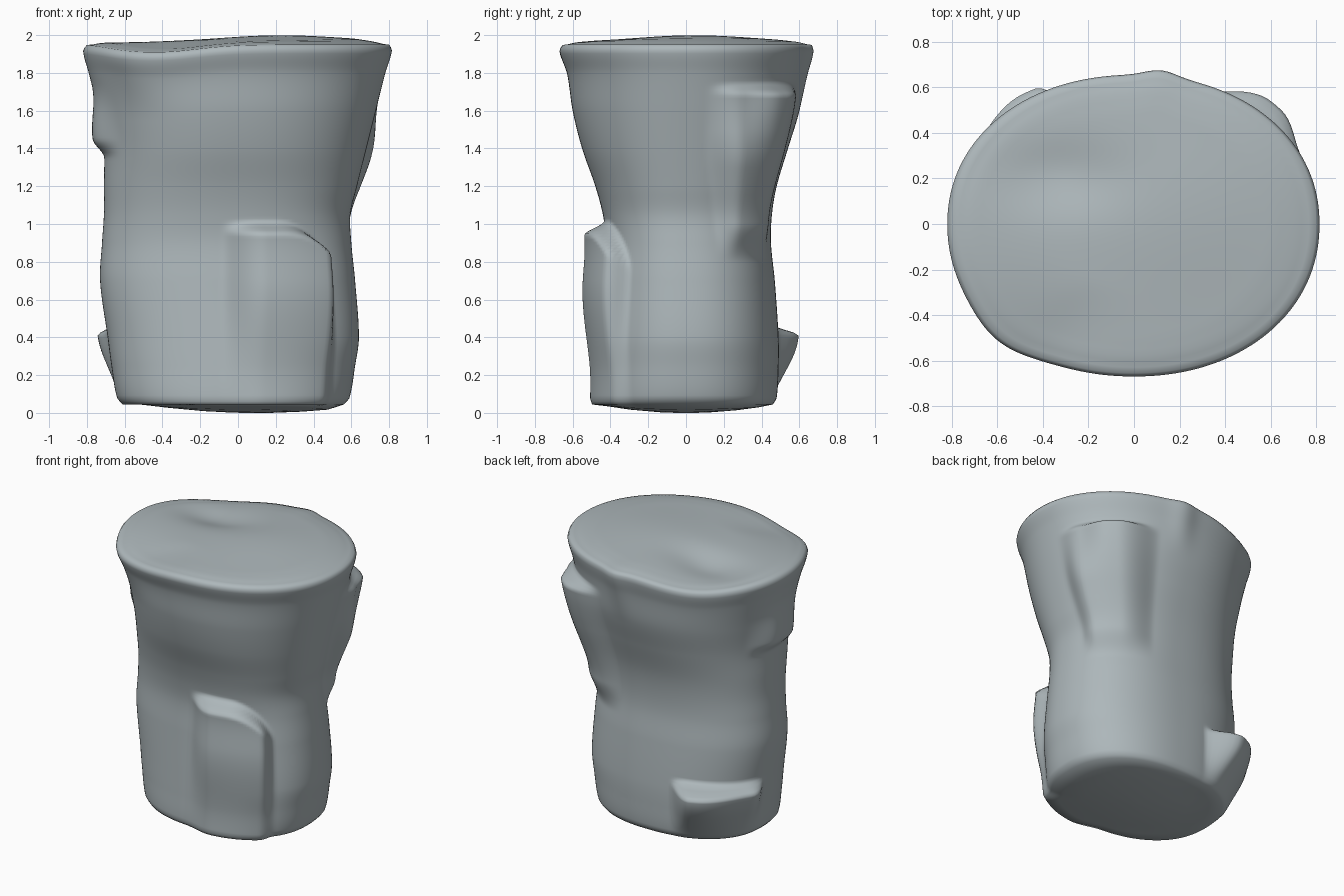
import bpy, bmesh, math

if "Cube" in bpy.data.objects:
    bpy.data.objects.remove(bpy.data.objects["Cube"])

# z, x-min, x-max, y-min, y-max of the trunk
SECTIONS = [
    (0.045, 0.61, 0.56, 0.46, 0.46),
    (0.08, 0.64, 0.59, 0.47, 0.48),
    (0.25, 0.67, 0.62, 0.46, 0.49),
    (0.40, 0.69, 0.64, 0.45, 0.49),
    (0.70, 0.73, 0.62, 0.43, 0.47),
    (0.90, 0.72, 0.60, 0.42, 0.45),
    (1.05, 0.71, 0.595, 0.44, 0.455),
    (1.20, 0.71, 0.63, 0.48, 0.48),
    (1.40, 0.71, 0.68, 0.55, 0.54),
    (1.60, 0.74, 0.73, 0.60, 0.60),
    (1.80, 0.79, 0.78, 0.63, 0.63),
    (1.92, 0.82, 0.815, 0.67, 0.655),
    (1.95, 0.80, 0.80, 0.655, 0.645),
]
SEG, ROWS = 200, 120


def smooth(a, b, v):
    t = min(1, max(0, (v - a) / (b - a)))
    return t * t * (3 - 2 * t)


def gauss(d, w):
    return math.exp(-(d / w) ** 2)


def slope(i, k):
    lo, hi = SECTIONS[max(0, i - 1)], SECTIONS[min(len(SECTIONS) - 1, i + 1)]
    return (hi[k] - lo[k]) / (hi[0] - lo[0])


def extents(z):
    """Smooth curve through the section sizes."""
    for i, (lo, hi) in enumerate(zip(SECTIONS, SECTIONS[1:])):
        if z <= hi[0]:
            h = hi[0] - lo[0]
            t = (z - lo[0]) / h
            return [lo[k] * (1 + 2 * t) * (1 - t) ** 2 + hi[k] * t * t * (3 - 2 * t)
                    + h * slope(i, k) * t * (1 - t) ** 2
                    + h * slope(i + 1, k) * t * t * (t - 1) for k in range(1, 5)]
    return SECTIONS[-1][1:]


def bumps(deg, z):
    """Raised growths on the trunk, as extra radius."""
    # front right slab with a rounded top
    top = 1.0 - 0.2 * max(0, (deg + 66) / 34) ** 2.5 if deg < -25 else 0.8
    r = (0.125 * smooth(-103, -74, deg) * (1 - smooth(-42, -30, deg))
         * (1 - smooth(top - 0.06, top + 0.02, z))
         * (0.35 + 0.65 * smooth(0.1, 0.7, z)))
    # back right slab, narrowing downwards
    low = smooth(0.85, 1.5, z)
    side = 1 - 0.5 * smooth(1.3, 1.7, z) * (1 - smooth(22, 38, deg))
    r += (0.115 * smooth(15 - 7 * low, 27 - 4 * low, deg) * side
          * (1 - smooth(42, 66, deg)) * (1 - smooth(1.68, 1.75, z))
          * smooth(0.8, 1.0, z) * (0.55 + 0.45 * low))
    # low back left shelf
    r += (0.18 * smooth(113, 126, deg) * (1 - 0.4 * smooth(130, 158, deg))
          * (1 - smooth(160, 174, deg)) * smooth(0.0, 0.42, z)
          * (1 - smooth(0.41, 0.47, z)))
    # small left lump
    left = deg % 360
    r += (0.055 * smooth(158, 176, left) * (1 - smooth(188, 207, left))
          * smooth(1.35, 1.45, z) * (1 - smooth(1.45, 1.75, z)))
    # corners in the upper rim
    rim = smooth(1.55, 1.9, z)
    return r + rim * (0.025 * gauss(deg - 80, 8) + 0.03 * gauss(left - 221, 14))


def outline(i, z):
    a = 2 * math.pi * i / SEG - math.pi
    c, s = math.cos(a), math.sin(a)
    x0, x1, y0, y1 = extents(z)
    n = 2.3 - 0.2 * smooth(0.9, 1.9, z)
    r = (abs(c / (x1 if c > 0 else x0)) ** n
         + abs(s / (y1 if s > 0 else y0)) ** n) ** (-1 / n)
    r += bumps(math.degrees(a), z)
    return r * c, r * s


def sag(x, y):
    """How far the rim droops, at the front left and back left."""
    deg = math.degrees(math.atan2(y, x)) % 360
    return 0.04 * gauss(deg - 232, 26) + 0.04 * gauss(deg - 130, 26)


def top_z(x, y, k):
    edge = 1 - smooth(0.75, 1.0, k)
    return (1.95 - sag(x, y) * smooth(0.4, 1.0, k) + 0.012 * smooth(0, 0.12, 1 - k)
            + edge * 0.038 * math.exp(-((x - 0.22) / 0.5) ** 2 - ((y - 0.05) / 0.45) ** 2)
            - 0.05 * math.exp(-((x + 0.32) / 0.26) ** 2 - ((y - 0.22) / 0.16) ** 2))


def bottom_z(x, y):
    return 0.045 * min(1, math.hypot((x - 0.1) / 0.6, y / 0.47) ** 2)


bm = bmesh.new()


def add_ring(points):
    return [bm.verts.new(p) for p in points]


def bridge(a, b):
    for i in range(SEG):
        j = (i + 1) % SEG
        bm.faces.new((a[i], a[j], b[j], b[i]))


# underside, wall and top as one stack of rings
rings = []
base = [outline(i, 0.045) for i in range(SEG)]
for k in (0.05, 0.3, 0.6, 0.85):
    rings.append(add_ring([(x * k, y * k, bottom_z(x * k, y * k)) for x, y in base]))
for row in range(ROWS + 1):
    z = 0.045 + 1.905 * row / ROWS
    ring = [outline(i, z) for i in range(SEG)]
    rings.append(add_ring([(x, y, z - sag(x, y) * smooth(1.6, 1.95, z)) for x, y in ring]))
rim = [outline(i, 1.95) for i in range(SEG)]
for k in [1 - 0.04 * m for m in range(1, 25)]:
    rings.append(add_ring([(x * k, y * k, top_z(x * k, y * k, k)) for x, y in rim]))
for a, b in zip(rings, rings[1:]):
    bridge(a, b)
bm.faces.new(rings[0][::-1])
bm.faces.new(rings[-1])
low = min(v.co.z for v in bm.verts)
for v in bm.verts:
    v.co.z -= low
bmesh.ops.recalc_face_normals(bm, faces=bm.faces[:])

mesh = bpy.data.meshes.new("stump")
bm.to_mesh(mesh)
bm.free()
stump = bpy.data.objects.new("stump", mesh)
bpy.context.collection.objects.link(stump)

# plain blue-grey stone colour
mat = bpy.data.materials.new("blue grey")
mat.diffuse_color = (0.42, 0.475, 0.495, 1)
mat.use_nodes = True
mat.node_tree.nodes["Principled BSDF"].inputs["Base Color"].default_value = mat.diffuse_color
mesh.materials.append(mat)

bpy.context.view_layer.objects.active = stump
stump.select_set(True)
bpy.ops.object.shade_smooth_by_angle(angle=math.radians(85))
